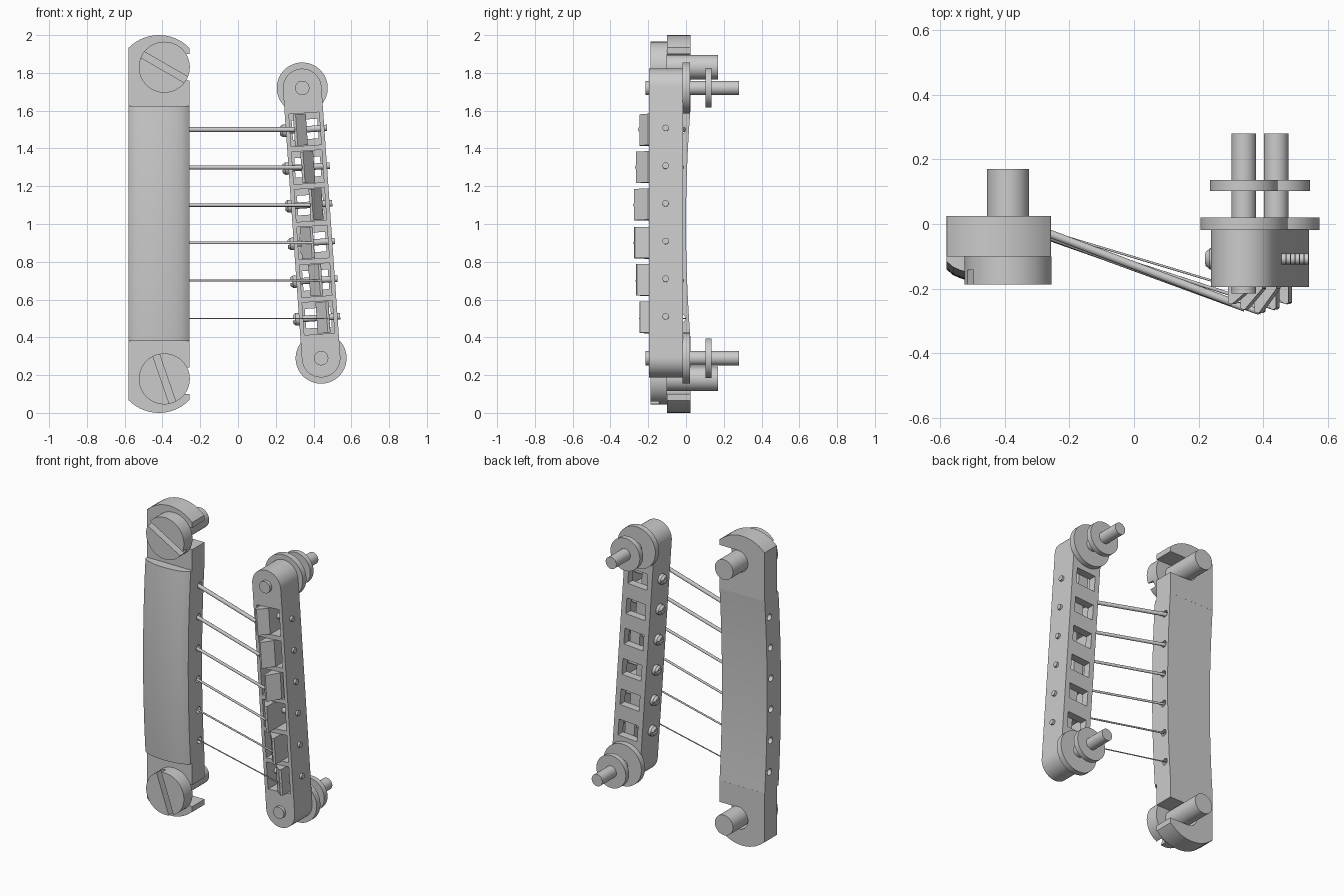
import bpy, bmesh, math
from mathutils import Matrix, Vector

if "Cube" in bpy.data.objects:
    bpy.data.objects.remove(bpy.data.objects["Cube"])

I = Matrix.Identity(4)
# tilted frame of the bridge: local z runs along its length
B = Matrix.Translation((0.39, 0, 1.005)) @ Matrix.Rotation(-math.atan2(0.05, 0.715), 4, 'Y')


def finish(name, bm, frame=I, smooth=False):
    bmesh.ops.recalc_face_normals(bm, faces=bm.faces)
    me = bpy.data.meshes.new(name)
    bm.to_mesh(me)
    bm.free()
    me.transform(frame)
    ob = bpy.data.objects.new(name, me)
    bpy.context.collection.objects.link(ob)
    if smooth:
        shade(ob)
    return ob


def shade(ob):
    bpy.ops.object.select_all(action='DESELECT')
    ob.select_set(True)
    bpy.context.view_layer.objects.active = ob
    bpy.ops.object.shade_smooth_by_angle(angle=math.radians(30))


def add_box(bm, lo, hi, m=I):
    lo, hi = Vector(lo), Vector(hi)
    d = hi - lo
    bmesh.ops.create_cube(bm, size=1, matrix=m @ Matrix.Translation((lo + hi) / 2) @ Matrix.Diagonal((*d, 1)))


def add_rod(bm, p, q, r, r2=None, seg=40):
    p, q = Vector(p), Vector(q)
    d = q - p
    m = Matrix.Translation((p + q) / 2) @ d.to_track_quat('Z', 'Y').to_matrix().to_4x4()
    bmesh.ops.create_cone(bm, cap_ends=True, segments=seg, radius1=r,
                          radius2=r if r2 is None else r2, depth=d.length, matrix=m)


def loft(bm, rings):
    rows = [[bm.verts.new(p) for p in ring] for ring in rings]
    n = len(rows[0])
    for a, b in zip(rows, rows[1:]):
        for i in range(n):
            bm.faces.new((a[i], a[(i + 1) % n], b[(i + 1) % n], b[i]))
    bm.faces.new(rows[0])
    bm.faces.new(rows[-1])


def prism(bm, pts, y0, y1):
    loft(bm, [[(x, y, z) for x, z in pts] for y in (y0, y1)])


def arc(cx, cz, r, a0, a1, n):
    return [(cx + r * math.cos(math.radians(a0 + (a1 - a0) * i / n)),
             cz + r * math.sin(math.radians(a0 + (a1 - a0) * i / n))) for i in range(n + 1)]


def cut(ob, cutter):
    cutter.hide_render = True
    mod = ob.modifiers.new("cut", 'BOOLEAN')
    mod.operation = 'DIFFERENCE'
    mod.solver = 'EXACT'
    mod.object = cutter
    bpy.context.view_layer.objects.active = ob
    bpy.ops.object.modifier_apply(modifier=mod.name)
    bpy.data.objects.remove(cutter)


string_z = [1.5 - 0.2 * i for i in range(6)]


def bow(z):
    return 0.025 * max(0, 1 - ((z - 1) / 0.625) ** 2)


# tailpiece middle: arched section lofted along a gentle bow
bm = bmesh.new()
rings = []
for i in range(25):
    z = 0.38 + 1.245 * i / 24
    s = bow(z)
    ring = [(-0.58, 0.025 - s, z), (-0.257, 0.025 - s, z)]
    for k in range(17):
        t = 1 - k / 8
        ring.append((-0.4185 + 0.1615 * t, -0.105 - 0.055 * math.sqrt(max(0, 1 - t * t * 0.96)) - s, z))
    rings.append(ring)
loft(bm, rings)
middle = finish("tailpiece_middle", bm)
bm = bmesh.new()
for z in string_z:
    y = -0.015 - bow(z)
    add_rod(bm, (-0.7, y, z), (-0.1, y, z), 0.021, seg=24)
cut(middle, finish("string_hole_cutter", bm))
shade(middle)

# tailpiece ends with hooked notches, and slotted studs
for label, zc, side, ang in (("top", 1.83, 1, -30), ("bottom", 0.18, -1, -71)):
    pts = [(-0.58, 1.62), (-0.58, 1.935)]
    pts += arc(-0.4185, 1.775, 0.225, 135.5, 44.5, 14)
    pts += [(-0.257, 1.935), (-0.257, 1.9)]
    pts += arc(-0.39, 1.83, 0.07, 90, 270, 16)
    pts += [(-0.257, 1.76), (-0.257, 1.62)]
    if side < 0:
        pts = [(x, 2.0 - z) for x, z in pts]
    bm = bmesh.new()
    prism(bm, pts, -0.1, 0.025)
    finish("tailpiece_end_" + label, bm, smooth=True)

    bm = bmesh.new()
    add_rod(bm, (-0.39, -0.188, zc), (-0.39, -0.1, zc), 0.135, seg=56)
    head = finish("stud_head_" + label, bm)
    bm = bmesh.new()
    m = Matrix.Translation((-0.39, 0, zc)) @ Matrix.Rotation(math.radians(-ang), 4, 'Y')
    add_box(bm, (-0.2, -0.25, -0.018), (0.2, -0.143, 0.018), m)
    cut(head, finish("slot_cutter", bm))
    shade(head)
    bm = bmesh.new()
    add_rod(bm, (-0.39, -0.11, zc), (-0.39, 0.17, zc), 0.065)
    finish("stud_post_" + label, bm, smooth=True)

# bridge body: stadium bar with six stepped saddle windows
L = 0.717
slots = [0.497 - 0.2 * i for i in range(6)]
bm = bmesh.new()
prism(bm, arc(0, L, 0.102, 0, 180, 24) + arc(0, -L, 0.102, 180, 360, 24), -0.195, -0.015)
body = finish("bridge_body", bm, B)
for hx, hz, y0, y1 in ((0.08, 0.086, -0.3, -0.065), (0.068, 0.052, -0.08, 0.1)):
    bm = bmesh.new()
    for z in slots:
        add_box(bm, (-hx, y0, z - hz), (hx, y1, z + hz))
    cut(body, finish("window_cutter", bm, B))
shade(body)

# bridge posts with thumb wheels
for label, z in (("top", L), ("bottom", -L)):
    for part, y0, y1, r in (("bridge_post_", -0.215, 0.28, 0.038),
                            ("bridge_wheel_", -0.018, 0.02, 0.135),
                            ("bridge_lower_wheel_", 0.102, 0.136, 0.105)):
        bm = bmesh.new()
        add_rod(bm, (0, y0, z), (0, y1, z), r, seg=48)
        finish(part + label, bm, B, True)

# saddles, adjusting screws and strings
peaks = [0.247, 0.264, 0.275, 0.275, 0.264, 0.247]
offsets = [-0.025, 0, 0.03, -0.03, 0, 0.025]
for i, z in enumerate(slots):
    f = -1 if i < 3 else 1          # side of the crest
    c = offsets[i]
    n = str(i + 1)
    prof = [(c + f * 0.034, -0.07), (c + f * 0.034, -peaks[i] + 0.004), (c + f * 0.028, -peaks[i]),
            (c + f * 0.02, -peaks[i]), (c - f * 0.034, -0.2), (c - f * 0.034, -0.07)]
    bm = bmesh.new()
    loft(bm, [[(x, y, zz) for x, y in prof] for zz in (z - 0.083, z + 0.083)])
    finish("saddle_" + n, bm, B)

    bm = bmesh.new()
    add_rod(bm, (-0.11, -0.108, z), (0.116, -0.108, z), 0.017, seg=20)
    finish("screw_shaft_" + n, bm, B, True)
    bm = bmesh.new()
    add_rod(bm, (-0.1, -0.108, z), (-0.12, -0.108, z), 0.033, seg=28)
    add_rod(bm, (-0.12, -0.108, z), (-0.134, -0.108, z), 0.033, 0.022, seg=28)
    bmesh.ops.remove_doubles(bm, verts=bm.verts, dist=1e-5)
    head = finish("screw_head_" + n, bm, B)
    bm = bmesh.new()
    add_box(bm, (-0.2, -0.15, z - 0.005), (-0.124, -0.06, z + 0.005))
    cut(head, finish("screw_slot_cutter", bm, B))

    crest = B @ Vector((c + f * 0.026, -peaks[i], z))
    sz = string_z[i]
    r = 0.0125 - 0.0018 * i
    bm = bmesh.new()
    add_rod(bm, (-0.33, 0.005 - bow(sz), sz), (crest.x, crest.y + r * 0.3, sz), r, seg=16)
    finish("string_" + n, bm, smooth=True)
